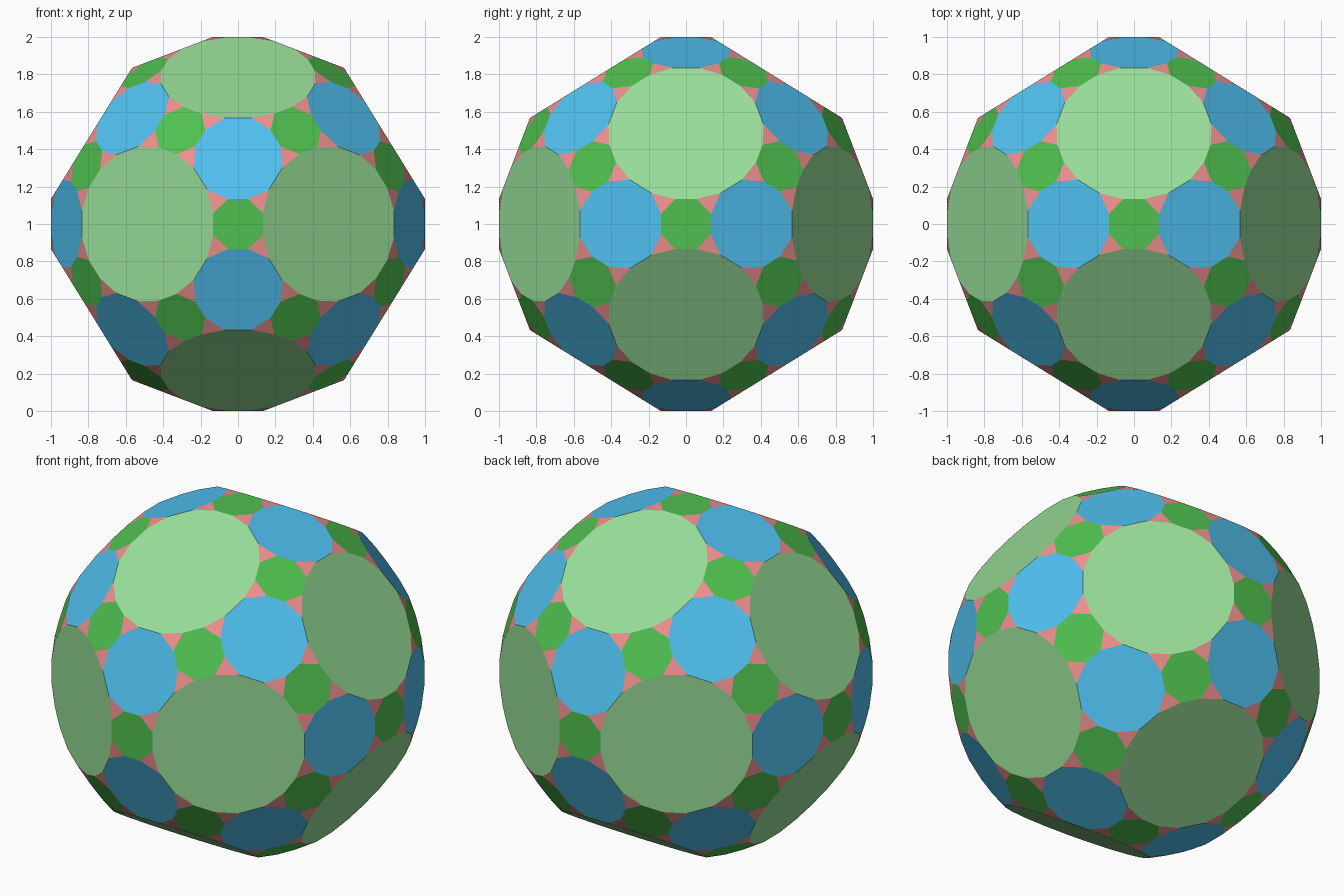
import bpy, bmesh, math
from itertools import product, combinations
from mathutils import Vector

if "Cube" in bpy.data.objects:
    bpy.data.objects.remove(bpy.data.objects["Cube"])

PHI = (1 + math.sqrt(5)) / 2


def signed_cycles(base):
    """All sign changes and cyclic shifts of a triple, without repeats."""
    found = {}
    for s in product((1, -1), repeat=3):
        p = [a * b for a, b in zip(base, s)]
        for k in range(3):
            q = Vector(p[k:] + p[:k])
            found[tuple(round(c, 5) + 0.0 for c in q)] = q
    return list(found.values())


# Symmetry axes: 12 five-fold, 20 three-fold, 30 two-fold
five = signed_cycles((0, 1, PHI))
near = lambda a, b: abs(a.dot(b) - PHI) < 1e-3
three = [(a + b + c).normalized() for a, b, c in combinations(five, 3)
         if near(a, b) and near(b, c) and near(a, c)]
two = [(a + b).normalized() for a, b in combinations(five, 2) if near(a, b)]
axes = [[a.normalized() for a in five], three, two]

# Corners of the parent solid (decagons, hexagons and squares)
scale = 1 / (3 + PHI)
corners = []
for base in ((1/PHI, 1/PHI, 3 + PHI), (PHI, 2/PHI, 1 + 2*PHI),
             (PHI**2, 1/PHI, 3*PHI - 1), (2, 2*PHI - 1, 2 + PHI),
             (3, PHI, 2*PHI)):
    corners += [p * scale for p in signed_cycles(base)]
edge = 2 / PHI * scale
owner = [[max(range(len(ax)), key=lambda i: ax[i].dot(v)) for ax in axes]
         for v in corners]

# Cut every corner; remaining half edge depends on which faces meet there
half_edge = (0.0526, 0.0585, 0.0720)
bm = bmesh.new()
rings = {}
for n, v in enumerate(corners):
    for m, w in enumerate(corners):
        if m == n or abs((v - w).length - edge) > 1e-3:
            continue
        split = next(k for k in range(3) if owner[n][k] != owner[m][k])
        mid = (v + w) / 2
        p = mid + (v - mid).normalized() * half_edge[split]
        bv = bm.verts.new(p)
        rings.setdefault((3, n), []).append(bv)
        for k in range(3):
            if k != split:
                rings.setdefault((k, owner[n][k]), []).append(bv)

# Faces: order each ring of points around its outward axis
for (kind, i), ring in rings.items():
    axis = corners[i].normalized() if kind == 3 else axes[kind][i]
    centre = sum((r.co for r in ring), Vector()) / len(ring)
    u = axis.orthogonal().normalized()
    t = axis.cross(u)
    ring.sort(key=lambda r: math.atan2((r.co - centre).dot(t), (r.co - centre).dot(u)))
    bm.faces.new(ring).material_index = kind
bmesh.ops.translate(bm, verts=bm.verts, vec=(0, 0, 1))
bm.normal_update()

mesh = bpy.data.meshes.new("polyhedron")
bm.to_mesh(mesh)
bm.free()

# Colours: 20-sided, 12-sided, 8-sided and triangular faces
for name, col in (("large_faces", (0.31, 0.72, 0.31)), ("medium_faces", (0.08, 0.53, 0.87)),
                  ("small_faces", (0.08, 0.53, 0.08)), ("triangles", (0.87, 0.28, 0.28))):
    mat = bpy.data.materials.new(name)
    mat.diffuse_color = (*col, 1)
    mat.use_nodes = True
    mat.node_tree.nodes["Principled BSDF"].inputs["Base Color"].default_value = mat.diffuse_color
    mesh.materials.append(mat)

bpy.context.collection.objects.link(bpy.data.objects.new("polyhedron", mesh))
